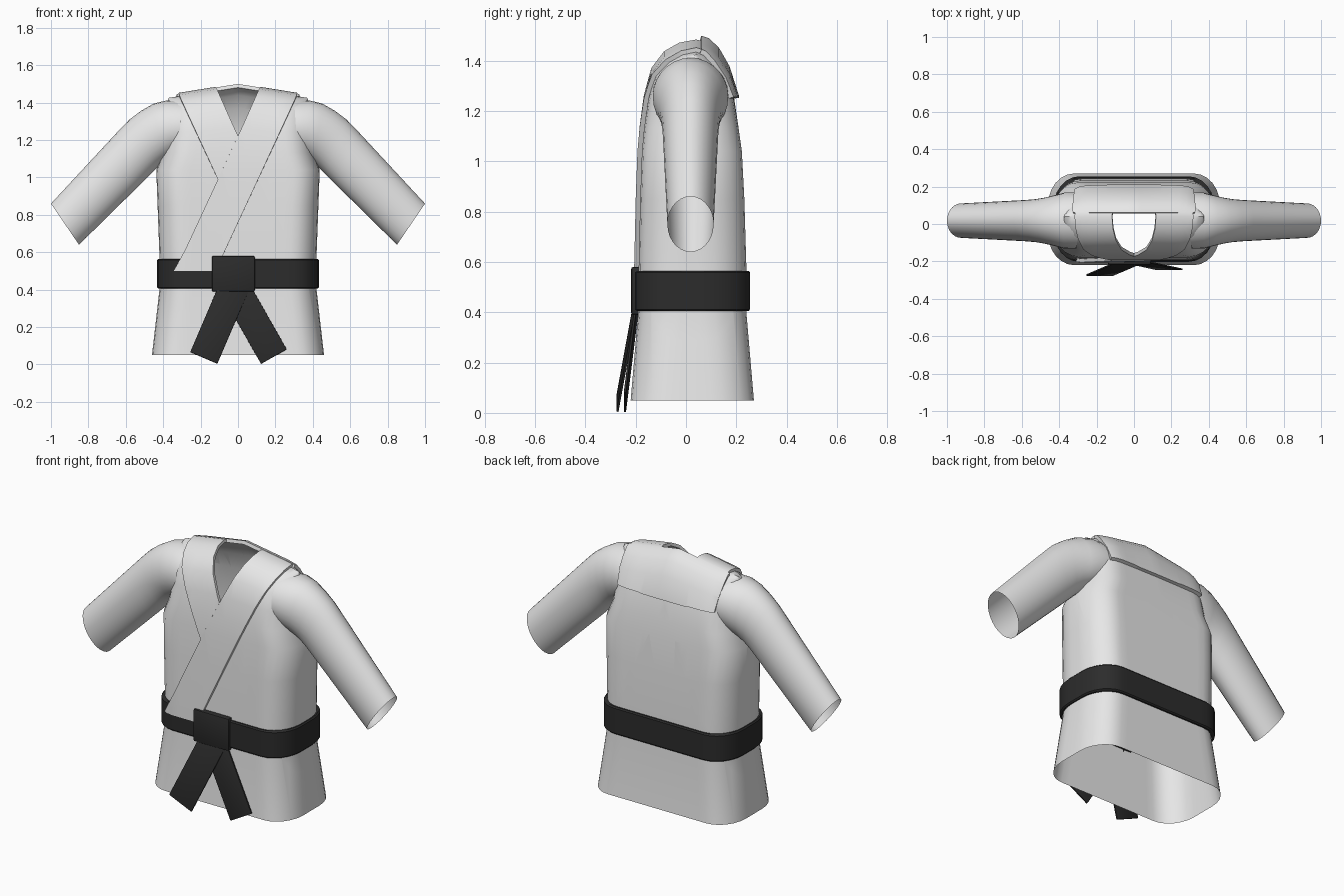
import bpy, bmesh, math
from mathutils import Vector, Matrix

cube = bpy.data.objects.get("Cube")
if cube:
    bpy.data.objects.remove(cube)


def material(name, value):
    m = bpy.data.materials.new(name)
    m.use_nodes = True
    colour = (value, value, value, 1)
    m.diffuse_color = colour
    bsdf = m.node_tree.nodes["Principled BSDF"]
    bsdf.inputs["Base Color"].default_value = colour
    bsdf.inputs["Roughness"].default_value = 0.8
    return m


cloth = material("white cloth", 0.8)
black = material("black belt cloth", 0.025)


def finish(name, bm, mat, thickness=0, bevel=0):
    """Turn a bmesh into a shaded object, optionally thickened or bevelled."""
    mesh = bpy.data.meshes.new(name)
    bm.to_mesh(mesh)
    bm.free()
    mesh.materials.append(mat)
    ob = bpy.data.objects.new(name, mesh)
    bpy.context.collection.objects.link(ob)
    bpy.ops.object.select_all(action='DESELECT')
    ob.select_set(True)
    bpy.context.view_layer.objects.active = ob
    if thickness:
        mod = ob.modifiers.new("thickness", 'SOLIDIFY')
        mod.thickness = thickness
        mod.offset = 1
        bpy.ops.object.modifier_apply(modifier=mod.name)
    if bevel:
        mod = ob.modifiers.new("soft edges", 'BEVEL')
        mod.width = bevel
        mod.segments = 2
        bpy.ops.object.modifier_apply(modifier=mod.name)
    bpy.ops.object.shade_smooth_by_angle(angle=math.radians(40))
    return ob


def rounded_ring(hx, y0, y1, radius=0.17, corner=7, side=14):
    """Counter-clockwise rounded rectangle as (x, y) pairs."""
    hy, cy = (y1 - y0) / 2, (y0 + y1) / 2
    ry = min(radius, hy * 0.85)
    rx = min(radius, 0.14)
    pts = []
    for sx, sy, start in ((1, 1, 0), (-1, 1, 90), (-1, -1, 180), (1, -1, 270)):
        for i in range(corner):
            a = math.radians(start + 90 * i / (corner - 1))
            pts.append((sx * (hx - rx) + rx * math.cos(a),
                        cy + sy * (hy - ry) + ry * math.sin(a)))
        if sx * sy > 0:  # long front and back runs
            for i in range(1, side):
                pts.append((sx * (hx - rx) * (1 - 2 * i / side), cy + sy * hy))
    return pts


def loft(rings, wrap=False):
    bm = bmesh.new()
    rows = [[bm.verts.new(p) for p in ring] for ring in rings]
    pairs = list(zip(rows, rows[1:])) + ([(rows[-1], rows[0])] if wrap else [])
    for a, b in pairs:
        for i in range(len(a)):
            j = (i + 1) % len(a)
            bm.faces.new((a[i], a[j], b[j], b[i]))
    bmesh.ops.remove_doubles(bm, verts=bm.verts[:], dist=0.0005)
    return bm


def cut(bm, co, no, clear=True):
    """Slice with a plane; drop the side the normal points to."""
    bmesh.ops.bisect_plane(bm, geom=bm.verts[:] + bm.edges[:] + bm.faces[:],
                           plane_co=co, plane_no=no, clear_outer=clear)


# Body sections: half width, front y, back y, height, shoulder slope share
BODY = ((0.46, -0.22, 0.27, 0.05, 0), (0.42, -0.19, 0.24, 0.40, 0),
        (0.42, -0.188, 0.24, 0.58, 0), (0.43, -0.182, 0.232, 0.85, 0),
        (0.437, -0.175, 0.222, 1.04, 0), (0.40, -0.166, 0.208, 1.14, 0.1),
        (0.39, -0.15, 0.19, 1.26, 0.4), (0.385, -0.122, 0.155, 1.37, 0.75),
        (0.38, -0.075, 0.115, 1.44, 1), (0.375, -0.02, 0.08, 1.473, 1),
        (0.37, 0.04, 0.04, 1.485, 1))


def body_shell():
    rings = []
    for hx, y0, y1, z, share in BODY:
        rings.append([(x, y, z - 0.16 * share * abs(x))
                      for x, y in rounded_ring(hx, y0, y1)])
    return loft(rings)


SLOPE = 0.465               # lean of the neckline
V_TIP = Vector((0, 0, 1.22))
NECK_BACK = 0.055           # y where the neck opening ends
BAND = Vector((0.215, 0, 0))


def line_normal(side):
    """Normal of the neckline plane, pointing away from the opening."""
    return Vector((side, 0, -SLOPE)).normalized()


# Jacket body with the neck opening removed
bm = body_shell()
for s in (1, -1):
    cut(bm, V_TIP, line_normal(s), clear=False)
cut(bm, (0, NECK_BACK, 0), (0, 1, 0), clear=False)
hole = []
for f in bm.faces:
    c = f.calc_center_median()
    if c.y < NECK_BACK and abs(c.x) < SLOPE * (c.z - V_TIP.z):
        hole.append(f)
bmesh.ops.delete(bm, geom=hole, context='FACES')
finish("jacket_body", bm, cloth)

# Lapels: slanted bands, the left one crossing over the right
for s, name in ((1, "left_lapel"), (-1, "right_lapel")):
    bm = body_shell()
    cut(bm, (0, NECK_BACK, 0), (0, 1, 0))
    cut(bm, V_TIP, -line_normal(s))
    cut(bm, V_TIP + s * BAND, line_normal(s))
    cut(bm, (0, 0, 0.5), (0, 0, -1))
    if s < 0:
        cut(bm, V_TIP, line_normal(1))
    finish(name, bm, cloth, thickness=0.018)

# Shoulder yoke hanging down the back
bm = body_shell()
cut(bm, (0, NECK_BACK, 0), (0, -1, 0))
cut(bm, (0, 0, 1.25), (0, 0, -1))
for s in (1, -1):
    cut(bm, (s * 0.325, 0, 1.45), (s, 0, -0.08))
finish("back_yoke", bm, cloth, thickness=0.02)

# Sleeves: top point, bottom point (x, z) and half depth of each section
SLEEVE = (((0.30, 1.41), (0.32, 1.12), 0.15), ((0.38, 1.412), (0.36, 1.10), 0.15),
          ((0.45, 1.395), (0.405, 1.075), 0.135), ((0.52, 1.355), (0.435, 1.05), 0.123),
          ((0.58, 1.31), (0.47, 1.015), 0.115), ((0.64, 1.248), (0.53, 0.955), 0.11),
          ((1.0, 0.86), (0.85, 0.64), 0.092))
for s, name in ((1, "left_sleeve"), (-1, "right_sleeve")):
    rings = []
    for top, low, depth in SLEEVE:
        t, b = Vector((s * top[0], 0.018, top[1])), Vector((s * low[0], 0.018, low[1]))
        ring = []
        for i in range(28):
            a = 2 * math.pi * i / 28
            p = (t + b) / 2 + (t - b) / 2 * math.cos(a)
            ring.append(p + Vector((0, depth * math.sin(a), 0)))
        rings.append(ring)
    bm = loft(rings)
    if s > 0:
        bmesh.ops.reverse_faces(bm, faces=bm.faces[:])
    finish(name, bm, cloth)

# Belt around the waist
rings = []
for grow, z in ((-0.02, 0.405), (0.006, 0.405), (0.012, 0.412),
                (0.012, 0.558), (0.006, 0.565), (-0.02, 0.565)):
    rings.append([(x, y, z) for x, y in
                  rounded_ring(0.42 + grow, -0.19 - grow, 0.243 + grow)])
finish("belt", loft(rings, wrap=True), black)


def box(name, size, matrix, bevel):
    bm = bmesh.new()
    bmesh.ops.create_cube(bm, size=1)
    bmesh.ops.scale(bm, vec=size, verts=bm.verts[:])
    bmesh.ops.transform(bm, matrix=matrix, verts=bm.verts[:])
    finish(name, bm, black, bevel=bevel)


# Belt knot
box("belt_knot", (0.23, 0.05, 0.19), Matrix.Translation((-0.025, -0.193, 0.485)), 0.008)

# Hanging belt ends: top centre, bottom centre
for name, top, low in (("belt_end_right", (-0.005, -0.197, 0.45), (-0.183, -0.273, 0.035)),
                       ("belt_end_left", (-0.04, -0.192, 0.45), (0.192, -0.243, 0.042))):
    top, low = Vector(top), Vector(low)
    up = (top - low).normalized()
    across = Vector((0, 1, 0)).cross(up).normalized()
    rot = Matrix((across, up.cross(across), up)).transposed().to_4x4()
    box(name, (0.158, 0.009, (top - low).length),
        Matrix.Translation((top + low) / 2) @ rot, 0.002)
